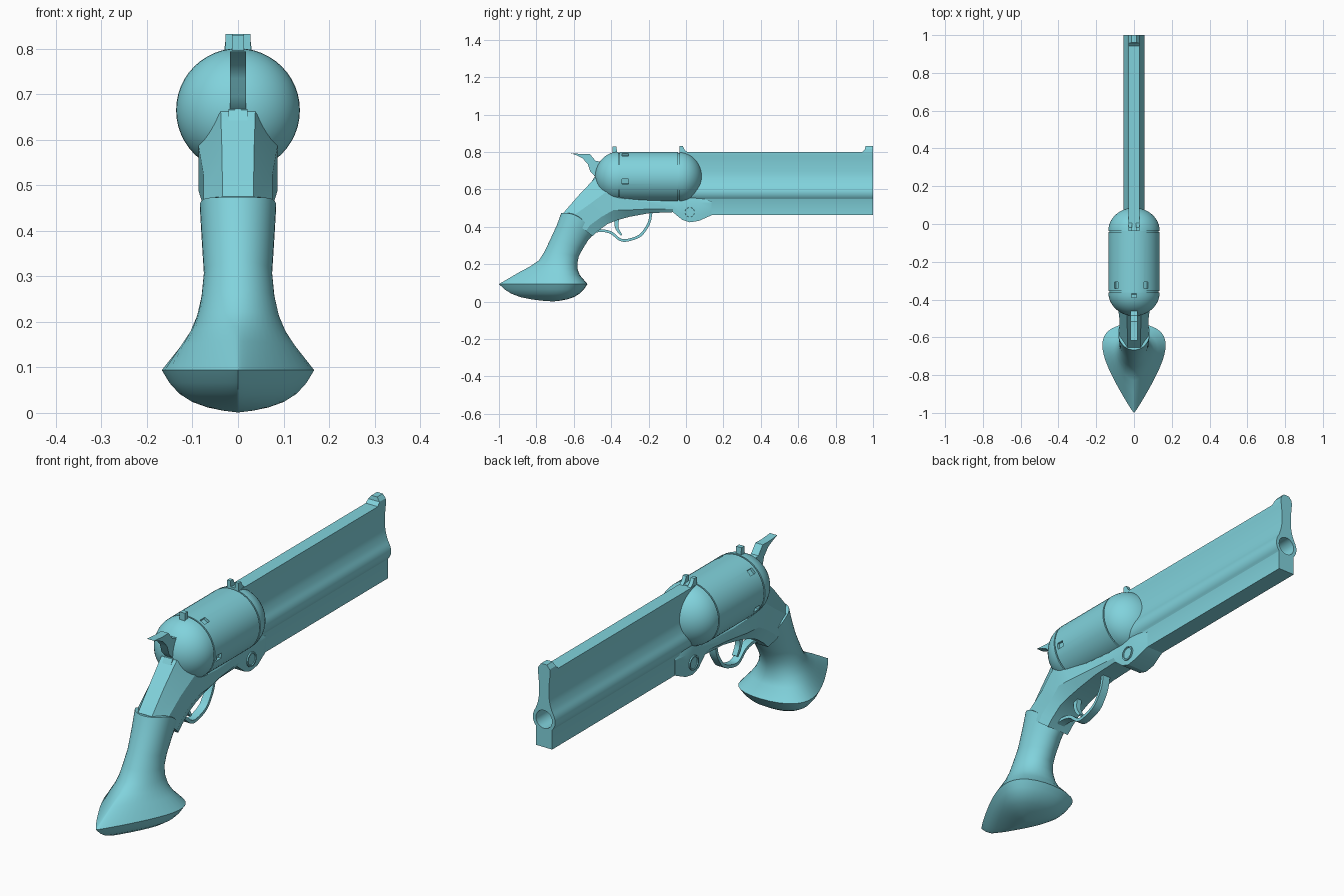
import bpy, bmesh, math
from mathutils import Vector, Matrix

if "Cube" in bpy.data.objects:
    bpy.data.objects.remove(bpy.data.objects["Cube"])

teal = bpy.data.materials.new("teal_paint")
teal.diffuse_color = (0.22, 0.65, 0.72, 1)
teal.use_nodes = True
teal.node_tree.nodes["Principled BSDF"].inputs["Base Color"].default_value = teal.diffuse_color


def finish(bm, name, angle=35):
    bmesh.ops.remove_doubles(bm, verts=bm.verts, dist=1e-5)
    bmesh.ops.recalc_face_normals(bm, faces=bm.faces)
    me = bpy.data.meshes.new(name)
    bm.to_mesh(me)
    bm.free()
    ob = bpy.data.objects.new(name, me)
    bpy.context.collection.objects.link(ob)
    me.materials.append(teal)
    bpy.ops.object.select_all(action='DESELECT')
    ob.select_set(True)
    bpy.context.view_layer.objects.active = ob
    bpy.ops.object.shade_smooth_by_angle(angle=math.radians(angle))
    return ob


def loft(rings, name, angle=35):
    """Skin a list of equal-length closed rings and cap both ends."""
    bm = bmesh.new()
    vs = [[bm.verts.new(p) for p in r] for r in rings]
    n = len(vs[0])
    for a, b in zip(vs, vs[1:]):
        for i in range(n):
            j = (i + 1) % n
            bm.faces.new((a[i], a[j], b[j], b[i]))
    bm.faces.new(vs[0])
    bm.faces.new(vs[-1])
    return finish(bm, name, angle)


def plate(pts, x0, x1, name, angle=30):
    """Side profile of (y, z) points extruded across x."""
    return loft([[(x, y, z) for y, z in pts] for x in (x0, x1)], name, angle)


def cut(ob, cutter):
    m = ob.modifiers.new("cut", 'BOOLEAN')
    m.object, m.operation, m.solver = cutter, 'DIFFERENCE', 'EXACT'
    bpy.context.view_layer.objects.active = ob
    bpy.ops.object.modifier_apply(modifier=m.name)
    bpy.data.objects.remove(cutter)
    bpy.ops.object.select_all(action='DESELECT')
    ob.select_set(True)
    bpy.ops.object.shade_smooth_by_angle(angle=math.radians(35))


def circle_y(y, r, z, n=48):
    return [(r * math.cos(2 * math.pi * i / n), y, z + r * math.sin(2 * math.pi * i / n))
            for i in range(n)]


def smooth_path(pts, steps=5):
    """Catmull-Rom interpolation of a few points."""
    P = [Vector(p) for p in pts]
    P = [2 * P[0] - P[1]] + P + [2 * P[-1] - P[-2]]
    out = []
    for a, b, c, d in zip(P, P[1:], P[2:], P[3:]):
        for k in range(steps):
            t = k / steps
            out.append(0.5 * (2 * b + (c - a) * t + (2 * a - 5 * b + 4 * c - d) * t ** 2
                              + (3 * b - a - 3 * c + d) * t ** 3))
    return out + [P[-2]]


# Barrel: thin rib flaring into a tube, with a flat block below
BZ, BR = 0.586, 0.055
half = [(0.03, 0.80)] + [tuple(p) for p in smooth_path(
    [(0.03, 0.795), (0.025, 0.74), (0.026, 0.68), (0.036, 0.64), (0.049, 0.612)], 4)]
half += [(BR * math.cos(a), BZ + BR * math.sin(a))
         for a in [math.radians(20 - 9 * k) for k in range(8)]]
half += [(0.04, 0.548), (0.04, 0.462)]
section = half + [(-x, z) for x, z in reversed(half)]
barrel = loft([[(x, y, z) for x, z in section] for y in (-0.02, 1.0)], "barrel")
cut(barrel, loft([circle_y(y, 0.04, BZ, 32) for y in (0.6, 1.1)], "bore_cutter"))

# Front sight blade with chamfered top
loft([[(-w, y0, z), (w, y0, z), (w, 1.0, z), (-w, 1.0, z)]
      for w, y0, z in ((0.03, 0.94, 0.798), (0.028, 0.957, 0.815), (0.014, 0.96, 0.832))],
     "front_sight", 20)

# Middle twin-pronged sight and rear post
for s, side in ((1, "right"), (-1, "left")):
    plate([(-0.036, 0.78), (-0.036, 0.832), (-0.018, 0.832), (-0.008, 0.812),
           (0.006, 0.80), (0.006, 0.78)], s * 0.011, s * 0.028, "middle_sight_" + side)
plate([(-0.036, 0.76), (-0.036, 0.806), (0.0, 0.802), (0.0, 0.76)], -0.028, 0.028, "middle_sight_base")
plate([(-0.393, 0.77), (-0.393, 0.83), (-0.372, 0.83), (-0.366, 0.77)], -0.013, 0.013, "rear_sight")

# Drum: cylinder with domed ends and seam grooves
DZ, R = 0.665, 0.136
prof = [(-0.362 - 0.125 * math.cos(t), R * math.sin(t))
        for t in [math.pi / 2 * k / 12 for k in range(13)]]
prof += [(-0.362, R - 0.007), (-0.356, R - 0.007), (-0.356, R), (-0.042, R),
         (-0.042, R - 0.007), (-0.036, R - 0.007)]
prof += [(-0.036 + 0.122 * math.sin(t), R * math.cos(t))
         for t in [math.pi / 2 * k / 12 for k in range(13)]]
drum = loft([circle_y(y, max(r, 0.0005), DZ) for y, r in prof], "drum")

# Five stop notches around the drum
bm = bmesh.new()
for k in range(5):
    a = math.radians(-10 + 72 * k)
    mat = (Matrix.Translation((0, -0.325, DZ)) @ Matrix.Rotation(-a, 4, 'Y')
           @ Matrix.Translation((R, 0, 0)) @ Matrix.Diagonal((0.024, 0.034, 0.026, 1)))
    bmesh.ops.create_cube(bm, size=1, matrix=mat)
cut(drum, finish(bm, "notch_cutter"))

# Frame: back edge, widest line and underside swept from grip to hinge lug
# each row: back y,z | side y,z | underside y,z | back, side, underside half widths
frame = [
    (-.645, .44, -.60, .43, -.50, .35, .034, .074, .055),
    (-.655, .475, -.595, .465, -.47, .378, .034, .076, .055),
    (-.575, .567, -.51, .525, -.42, .415, .035, .076, .055),
    (-.485, .662, -.425, .588, -.37, .435, .038, .087, .052),
    (-.40, .62, -.36, .555, -.30, .454, .04, .082, .048),
    (-.25, .57, -.24, .535, -.195, .473, .04, .066, .045),
    (-.07, .57, -.07, .53, -.07, .478, .04, .052, .045),
    (-.02, .57, -.02, .53, -.02, .437, .04, .05, .048),
    (.02, .57, .02, .53, .02, .424, .04, .05, .048),
    (.07, .56, .07, .53, .07, .432, .04, .05, .048),
    (.137, .55, .137, .53, .137, .462, .03, .042, .04)]
rings = []
for by, bz, sy, sz, uy, uz, bw, sw, uw in frame:
    my, mz = sy + (uy - sy) * 0.65, sz + (uz - sz) * 0.65
    h = [(bw, by, bz), (sw, sy, sz), (sw, my, mz), (uw, uy, uz)]
    rings.append(h + [(-x, y, z) for x, y, z in reversed(h)])
loft(rings, "frame", 22)

# Hinge screw heads on both sides
for s, side in ((1, "right"), (-1, "left")):
    loft([[(s * x, 0.02 + r * math.cos(math.pi * i / 12), 0.478 + r * math.sin(math.pi * i / 12))
           for i in range(24)]
          for x, r in ((0.045, 0.032), (0.056, 0.032), (0.056, 0.026), (0.052, 0.025))],
         "hinge_screw_" + side)

# Grip: tilted rings flaring to a teardrop base
# each row: back y,z | front y,z | half width | teardrop power | top bulge
grip = [
    (-.655, .474, -.495, .372, .072, 1.0, .033),
    (-.667, .474, -.487, .368, .084, 1.0, .033),
    (-.69, .41, -.522, .33, .080, 1.0, .015),
    (-.725, .334, -.553, .28, .075, 1.0, 0),
    (-.755, .27, -.573, .243, .080, 1.0, 0),
    (-.785, .222, -.58, .207, .090, 1.1, 0),
    (-.83, .19, -.579, .172, .105, 1.3, 0),
    (-.89, .158, -.568, .142, .126, 1.5, 0),
    (-1.0, .094, -.527, .094, .168, 1.75, 0)]
N = 20
rings = []
for by, bz, fy, fz, w, p, bulge in grip:
    r = []
    for i in range(2 * N):
        t = i / N if i <= N else 2 - i / N
        u = (1 - math.cos(math.pi * t)) / 2
        x = w * math.sin(math.pi * t ** p) * (1 if i <= N else -1)
        r.append((x, by + (fy - by) * u, bz + (fz - bz) * u + bulge * math.sin(math.pi * u)))
    rings.append(r)
rim = rings[-1]
for s, z in ((.9, .066), (.77, .042), (.6, .024), (.4, .012), (.2, .005), (.01, .001)):
    rings.append([(x * s, -.71 + (y + .71) * s, z) for x, y, _ in rim])
loft(rings, "grip", 40)

# Trigger guard and trigger: tapered bars along a curved side path
def bar(pts, thick, width, name):
    path = smooth_path(pts)
    rings = []
    for i, p in enumerate(path):
        d = (path[min(i + 1, len(path) - 1)] - path[max(i - 1, 0)]).normalized()
        n = Vector((-d.y, d.x)) * thick(i / (len(path) - 1)) / 2
        a, b = p + n, p - n
        rings.append([(-width, a.x, a.y), (width, a.x, a.y), (width, b.x, b.y), (-width, b.x, b.y)])
    loft(rings, name, 40)


bar([(-.50, .37), (-.455, .38), (-.40, .368), (-.355, .333), (-.315, .328), (-.25, .35),
     (-.215, .39), (-.195, .43), (-.185, .485)], lambda t: .014, .018, "trigger_guard")
bar([(-.365, .465), (-.372, .425), (-.368, .39), (-.345, .355)],
    lambda t: .03 - .02 * t, .012, "trigger")

# Hammer with curved spur
plate([(-.617, .794), (-.56, .789), (-.515, .79), (-.484, .753), (-.44, .745), (-.44, .64),
       (-.478, .66), (-.512, .695), (-.525, .735), (-.553, .766), (-.585, .782)],
      -0.018, 0.018, "hammer")
plate([(-.51, .632), (-.49, .665), (-.44, .68), (-.44, .62)], -0.021, 0.021, "hammer_base")
